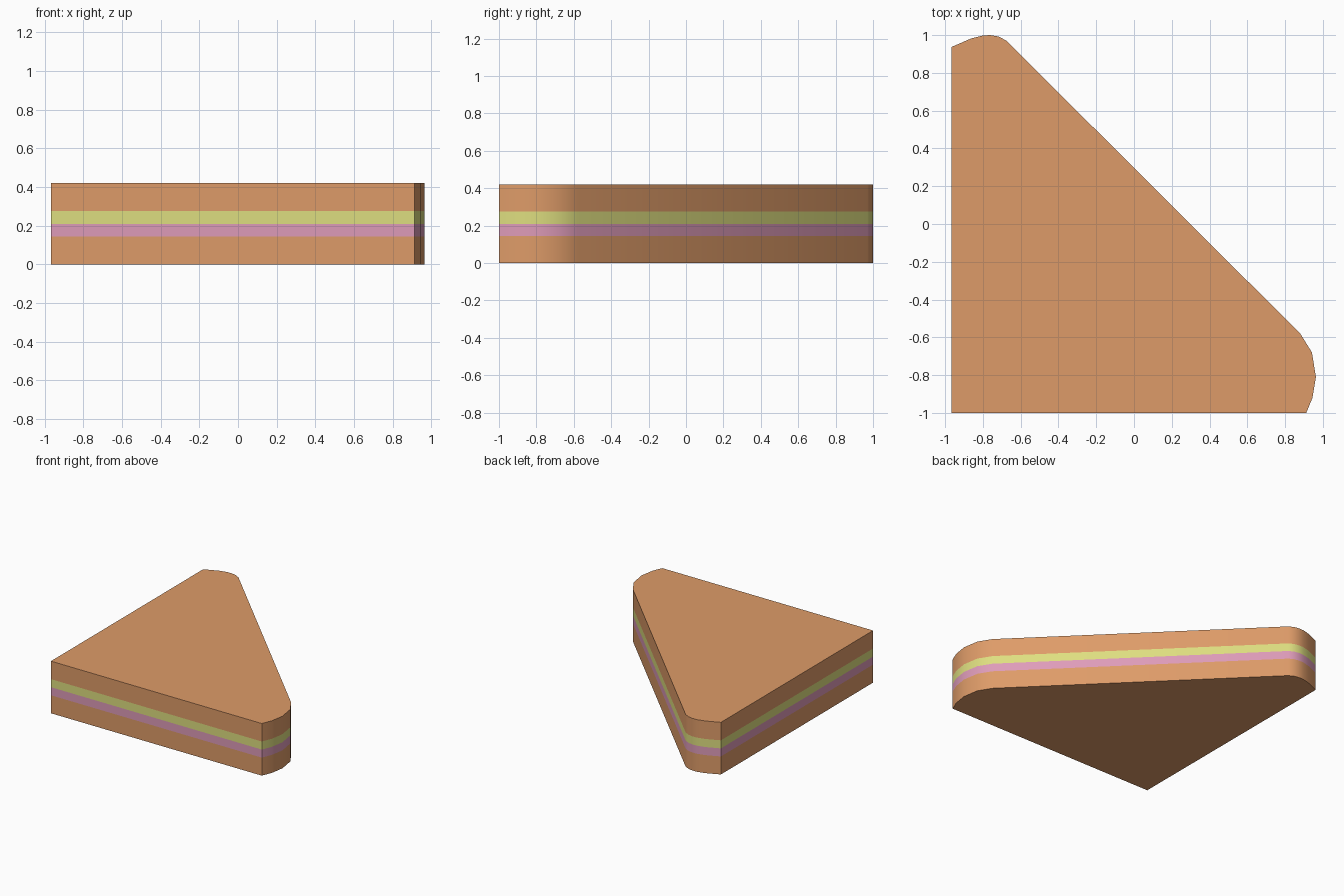
import bpy, bmesh, math

if "Cube" in bpy.data.objects:
    bpy.data.objects.remove(bpy.data.objects["Cube"])

# Half-slice outline: square corner, cut diagonal, two rounded crust corners
OUTLINE = [(-0.967, -1.0), (0.912, -1.0), (0.945, -0.92), (0.963, -0.81),
           (0.942, -0.68), (0.88, -0.58), (-0.675, 0.97), (-0.715, 0.992),
           (-0.76, 1.0), (-0.80, 0.998), (-0.86, 0.983), (-0.967, 0.937)]


def material(name, color):
    mat = bpy.data.materials.new(name)
    mat.diffuse_color = (*color, 1)
    mat.use_nodes = True
    mat.node_tree.nodes["Principled BSDF"].inputs["Base Color"].default_value = mat.diffuse_color
    return mat


def layer(name, z0, z1, mat):
    bm = bmesh.new()
    base = bm.faces.new([bm.verts.new((x, y, z0)) for x, y in OUTLINE])
    top = bmesh.ops.extrude_face_region(bm, geom=[base], use_keep_orig=True)["geom"]
    bmesh.ops.translate(bm, vec=(0, 0, z1 - z0),
                        verts=[g for g in top if isinstance(g, bmesh.types.BMVert)])
    bmesh.ops.recalc_face_normals(bm, faces=bm.faces[:])
    mesh = bpy.data.meshes.new(name)
    bm.to_mesh(mesh)
    bm.free()
    mesh.materials.append(mat)
    obj = bpy.data.objects.new(name, mesh)
    bpy.context.collection.objects.link(obj)
    bpy.ops.object.select_all(action='DESELECT')
    obj.select_set(True)
    bpy.context.view_layer.objects.active = obj
    bpy.ops.object.shade_smooth_by_angle(angle=math.radians(35))
    return obj


bread = material("bread", (0.73, 0.33, 0.14))
ham = material("ham", (0.73, 0.33, 0.485))
cheese = material("cheese", (0.73, 0.73, 0.215))

# Stacked sandwich layers
layer("bottom_bread", 0.0, 0.145, bread)
layer("ham_slice", 0.145, 0.21, ham)
layer("cheese_slice", 0.21, 0.275, cheese)
layer("top_bread", 0.275, 0.42, bread)
